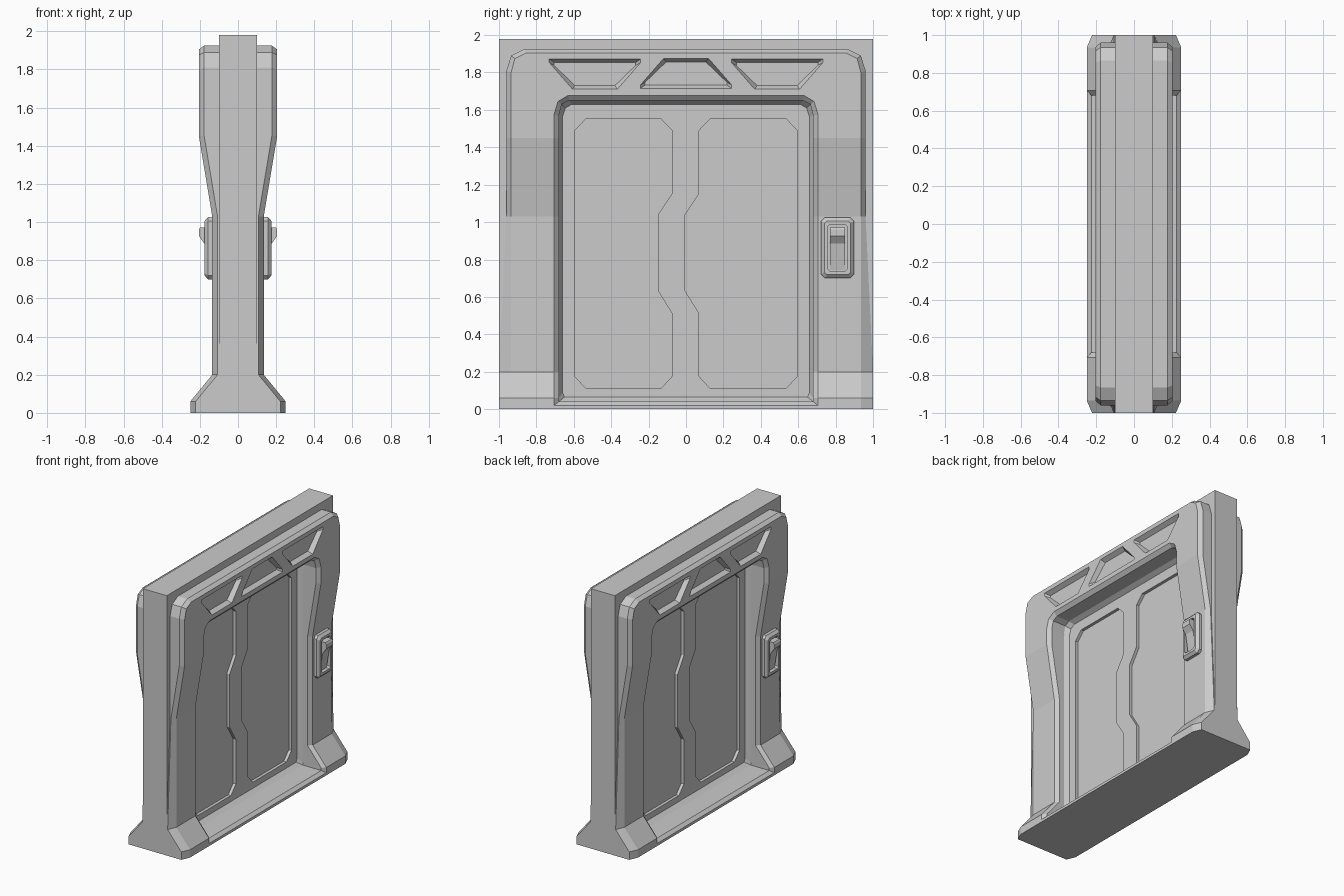
import bpy, bmesh
from math import pi
from mathutils import Matrix

if "Cube" in bpy.data.objects:
    bpy.data.objects.remove(bpy.data.objects["Cube"])

SPIN = Matrix.Rotation(pi, 4, 'Z')


def finish(bm, name):
    bmesh.ops.remove_doubles(bm, verts=bm.verts, dist=0.0005)
    bmesh.ops.recalc_face_normals(bm, faces=bm.faces)
    me = bpy.data.meshes.new(name)
    bm.to_mesh(me)
    bm.free()
    ob = bpy.data.objects.new(name, me)
    bpy.context.collection.objects.link(ob)
    return ob


def loft(bm, loops, cap=True):
    """Skin closed loops of equal length, capping both ends."""
    rows = [[bm.verts.new(p) for p in l] for l in loops]
    n = len(rows[0])
    for a, b in zip(rows, rows[1:]):
        for i in range(n):
            j = (i + 1) % n
            bm.faces.new((a[i], a[j], b[j], b[i]))
    if cap:
        bm.faces.new(rows[0])
        bm.faces.new(rows[-1])


def at(x, pts):
    return [(x, y, z) for y, z in pts]


def scaled(pts, sy, sz):
    ys, zs = [p[0] for p in pts], [p[1] for p in pts]
    cy, cz = (min(ys) + max(ys)) / 2, (min(zs) + max(zs)) / 2
    return [(cy + (y - cy) * sy, cz + (z - cz) * sz) for y, z in pts]


def octagon(cy, cz, hy, hz, c):
    q = [(hy, hz - c), (hy - c, hz), (c - hy, hz), (-hy, hz - c),
         (-hy, c - hz), (c - hy, -hz), (hy - c, -hz), (hy, c - hz)]
    return [(cy + y, cz + z) for y, z in q]


# Stations up one post: frame depth, wall edge, frame edge, chamfer edge, three opening edges
def post(z, depth, edge):
    return (depth, (1, z), (edge, z), (.935, z), (.706, z), (.68, z), (.66, max(z, .09)))


stations = [
    (.25, (1, 0), (1, 0), (.935, 0), (.706, .02), (.68, .04), (.65, .064)),
    post(.06, .25, 1), post(.2, .135, 1), post(1.03, .135, .96), post(1.45, .205, .96),
    (.205, (1, 1.81), (.96, 1.81), (.935, 1.80), (.706, 1.575), (.68, 1.57), (.66, 1.565)),
    (.205, (1, 1.98), (.935, 1.89), (.915, 1.875), (.685, 1.645), (.665, 1.63), (.645, 1.61)),
    (.205, (.865, 1.98), (.865, 1.925), (.855, 1.905), (.63, 1.678), (.625, 1.65), (.61, 1.63)),
]


def section(st):
    d, core, out, inset, o1, o2, o3 = st
    return [(.035, o3), (.07, o2), (d - .025, o2), (d, o1), (d, inset),
            (d - .028, out), (.1, out), (.1, core)]


# Wall, frame, sill and door as one closed body
half = [section(s) for s in stations]
ring = [(1, s) for s in half] + [(-1, s) for s in reversed(half)]
loops = [[(x, m * y, z) for m, s in ring for x, (y, z) in [s[k]]] for k in range(8)]
loops += [[(-x, y, z) for x, y, z in l] for l in reversed(loops)]
bm = bmesh.new()
loft(bm, loops)
body = finish(bm, "door_frame")

# Cutters: two recessed door leaves and three header pockets, on each side
def leaf(y0, y1, side, jog):
    c = .06
    outer, inner = (y0, y1) if side < 0 else (y1, y0)
    o, i = outer - side * c, inner + side * c
    if side < 0:
        o, i = outer + c, inner - c
    return [(outer, 1.49), (o, 1.553), (i, 1.553), (inner, 1.49), (inner, 1.153),
            (inner - jog, 1.04), (inner - jog, .633), (inner, .513),
            (inner, .175), (i, .11), (o, .11), (outer, .175)]


def pocket(cy, flip):
    q = [(-.245, .08), (.245, .08), (.245, .06), (.12, -.083), (-.12, -.083), (-.245, .06)]
    return [(cy + y, 1.793 + flip * z) for y, z in q]


bm = bmesh.new()
for pts in (leaf(-.594, -.075, -1, .075), leaf(.07, .594, 1, .075)):
    loft(bm, [at(.012, pts), at(.06, pts)])
for cy, flip in ((-.487, 1), (0, -1), (.487, 1)):
    pts = pocket(cy, flip)
    loft(bm, [at(.172, scaled(pts, .89, .75)), at(.206, pts), at(.25, pts)])
geo = bmesh.ops.duplicate(bm, geom=bm.verts[:] + bm.edges[:] + bm.faces[:])["geom"]
bmesh.ops.transform(bm, matrix=SPIN, verts=[g for g in geo if isinstance(g, bmesh.types.BMVert)])
cutter = finish(bm, "recess_cutter")
cutter.hide_render = True

mod = body.modifiers.new("recesses", 'BOOLEAN')
mod.operation = 'DIFFERENCE'
mod.solver = 'EXACT'
mod.object = cutter
bpy.context.view_layer.objects.active = body
bpy.ops.object.modifier_apply(modifier=mod.name)
bpy.data.objects.remove(cutter)

# Switch plates and levers, turned half way round for the far side
for side, turn in (("right", Matrix.Identity(4)), ("left", SPIN)):
    cy, cz = .81, .863
    bm = bmesh.new()
    rim = octagon(cy, cz, .088, .163, .02)
    face = octagon(cy, cz, .07, .143, .012)
    well = octagon(cy, cz, .052, .125, .012)
    loft(bm, [at(.11, rim), at(.157, rim), at(.175, face), at(.175, well), at(.148, well)])
    finish(bm, side + "_switch_plate").data.transform(turn)

    bm = bmesh.new()
    prof = [(.13, .972), (.198, .972), (.205, .96), (.205, .927), (.175, .885),
            (.152, .745), (.13, .745)]
    loft(bm, [[(x, y, z) for x, z in prof] for y in (.77, .85)])
    finish(bm, side + "_switch_lever").data.transform(turn)
